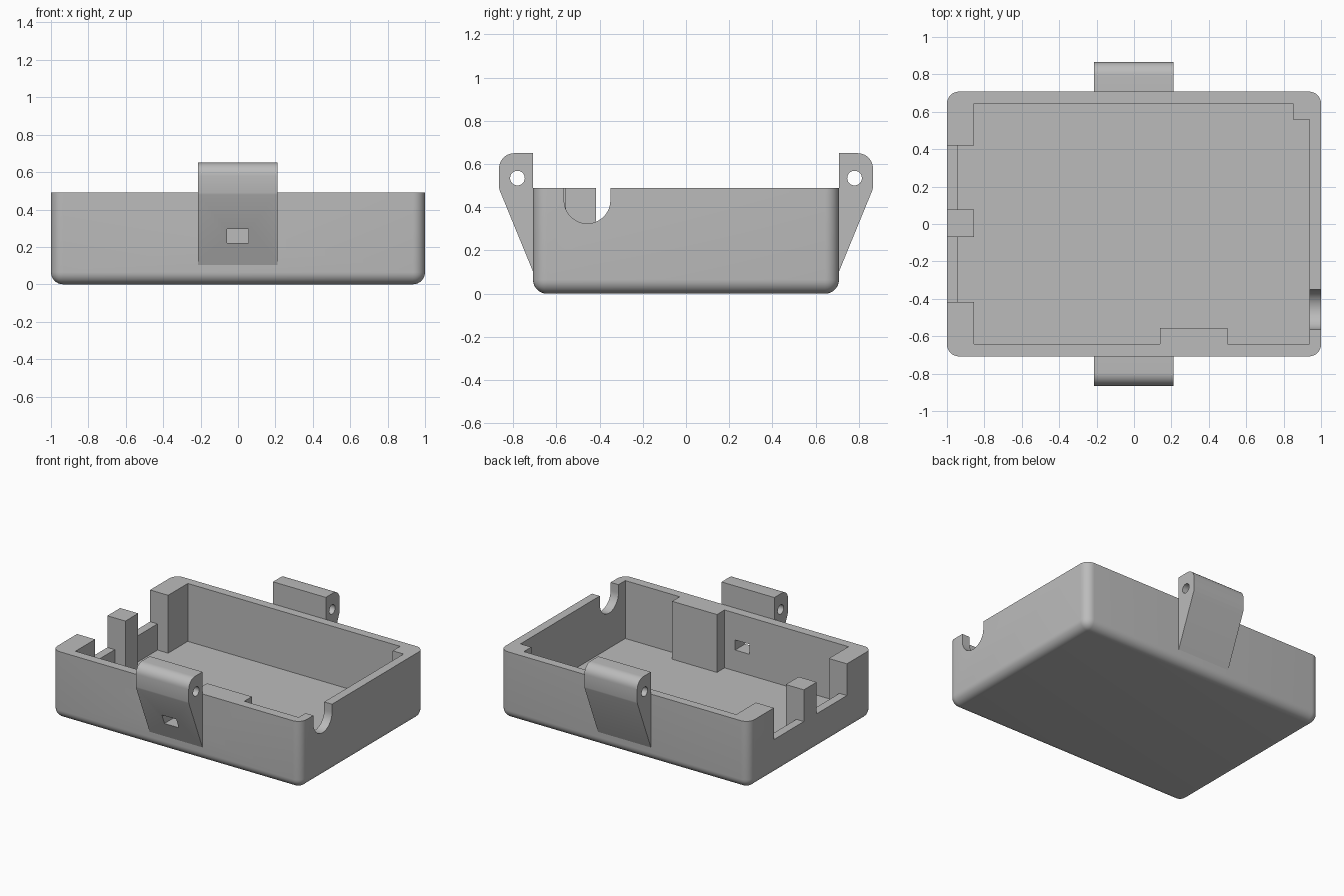
import bpy, bmesh, math

cube = bpy.data.objects.get("Cube")
if cube:
    bpy.data.objects.remove(cube, do_unlink=True)

grey = bpy.data.materials.new("plain grey")
grey.use_nodes = True
colour = (0.5, 0.5, 0.5, 1)
grey.diffuse_color = colour
grey.node_tree.nodes["Principled BSDF"].inputs["Base Color"].default_value = colour

HALF_X, HALF_Y, TOP, ROUND = 1.0, 0.708, 0.49, 0.065


def add_object(name, bm):
    bmesh.ops.recalc_face_normals(bm, faces=bm.faces)
    mesh = bpy.data.meshes.new(name)
    bm.to_mesh(mesh)
    bm.free()
    mesh.materials.append(grey)
    obj = bpy.data.objects.new(name, mesh)
    bpy.context.collection.objects.link(obj)
    return obj


def prism(name, profile, axis, start, end):
    """Extrude a flat profile: along x it is (y, z), along z it is (x, y)."""
    bm = bmesh.new()
    place = (lambda a, b: (start, a, b)) if axis == "x" else (lambda a, b: (a, b, start))
    face = bm.faces.new([bm.verts.new(place(a, b)) for a, b in profile])
    extruded = bmesh.ops.extrude_face_region(bm, geom=[face])["geom"]
    move = (end - start, 0, 0) if axis == "x" else (0, 0, end - start)
    verts = [v for v in extruded if isinstance(v, bmesh.types.BMVert)]
    bmesh.ops.translate(bm, verts=verts, vec=move)
    return add_object(name, bm)


def box(name, x, y, z):
    corners = [(x[0], y[0]), (x[1], y[0]), (x[1], y[1]), (x[0], y[1])]
    return prism(name, corners, "z", *z)


def arc(cy, cz, radius, start, end, steps):
    angles = [math.radians(start + (end - start) * i / steps) for i in range(steps + 1)]
    return [(cy + radius * math.cos(a), cz + radius * math.sin(a)) for a in angles]


def cut(target, cutter):
    cutter.hide_render = True
    mod = target.modifiers.new("cut", "BOOLEAN")
    mod.operation, mod.solver, mod.object = "DIFFERENCE", "EXACT", cutter
    bpy.context.view_layer.objects.active = target
    bpy.ops.object.modifier_apply(modifier=mod.name)


def smooth(obj):
    bpy.ops.object.select_all(action="DESELECT")
    obj.select_set(True)
    bpy.context.view_layer.objects.active = obj
    bpy.ops.object.shade_smooth_by_angle(angle=math.radians(25))


# Case body: block with rounded upright corners and rounded underside
bm = bmesh.new()
bmesh.ops.create_cube(bm, size=1)
for v in bm.verts:
    v.co = (v.co.x * 2 * HALF_X, v.co.y * 2 * HALF_Y, (v.co.z + 0.5) * TOP)
rounded = [e for e in bm.edges if min(v.co.z for v in e.verts) < 0.01]
bmesh.ops.bevel(bm, geom=rounded, offset=ROUND, segments=8, profile=0.5, affect="EDGES")
case = add_object("case_body", bm)

# Cavity, leaving corner blocks, a side post and a front block standing
outline = [(-.855, -.642), (.14, -.642), (.14, -.555), (.5, -.555), (.5, -.642),
           (.937, -.642), (.937, .56), (.85, .56), (.85, .645), (-.855, .645),
           (-.855, .42), (-.94, .42), (-.94, .077), (-.855, .077),
           (-.855, -.07), (-.94, -.07), (-.94, -.417), (-.855, -.417)]
cutters = [prism("cavity_cutter", outline, "z", 0.07, 0.7)]

# Two openings in the side wall either side of the post
for y in ((-.417, -.07), (.077, .42)):
    cutters.append(box("side_opening_cutter", (-1.1, -.92), y, (0.26, 0.7)))

# U-shaped cable notch in the opposite wall
notch = arc(-.457, .432, .107, 180, 360, 24) + [(-.35, .7), (-.564, .7)]
cutters.append(prism("cable_notch_cutter", notch, "x", 0.9, 1.1))

# Rectangular slot running through the front wall and front hinge
slot = box("slot_cutter", (-.06, .055), (-1, -.6), (.222, .295))
cutters.append(slot)
for cutter in cutters:
    cut(case, cutter)
smooth(case)

# Hinge lugs with a pin hole, front and back
for name, side in (("front_hinge", -1), ("back_hinge", 1)):
    profile = [(.707, .1), (.863, .48), (.865, .49)]
    profile += arc(.795, .58, .07, 0, 90, 10) + [(.707, .65)]
    hinge = prism(name, [(side * y, z) for y, z in profile], "x", -.214, .21)
    pin = prism("pin_cutter", arc(side * .78, .535, .034, 0, 345, 23), "x", -.4, .4)
    cut(hinge, pin)
    cutters.append(pin)
    if side < 0:
        cut(hinge, slot)
    smooth(hinge)

for cutter in cutters:
    bpy.data.objects.remove(cutter, do_unlink=True)
